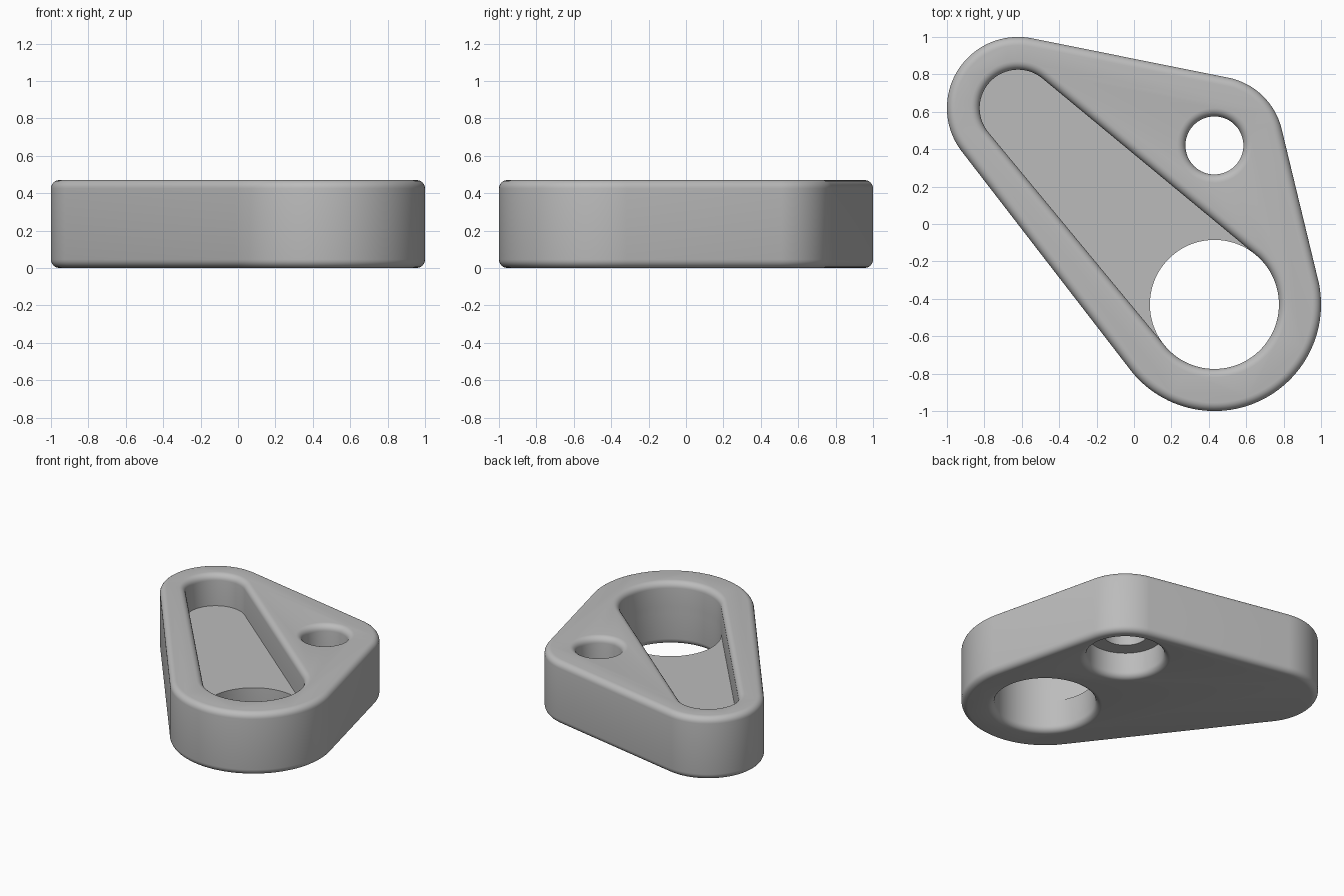
import bpy, bmesh, math
from mathutils import Vector

old = bpy.data.objects.get("Cube")
if old:
    bpy.data.objects.remove(old, do_unlink=True)

HEIGHT, FILLET, SIDES = 0.47, 0.045, 128
FLOOR, BORE = 0.235, 0.19

# Corner centres shared by the outline and the openings
SLOT_END = Vector((-0.62, 0.62))
SMALL = Vector((0.43, 0.42))
LARGE = Vector((0.43, -0.43))

grey = bpy.data.materials.new("plain grey")
grey.use_nodes = True
colour = (0.5, 0.5, 0.5, 1)
grey.diffuse_color = colour
grey.node_tree.nodes["Principled BSDF"].inputs["Base Color"].default_value = colour


def outline(circles, offset):
    """Outline of a band stretched round the circles, grown by offset."""
    points = []
    for i in range(SIDES):
        a = math.tau * i / SIDES
        u = Vector((math.cos(a), math.sin(a)))
        c, r = max(circles, key=lambda k: k[0].dot(u) + k[1])
        points.append(c + u * (r + offset))
    return points


def quarter(steps=6):
    return [math.pi / 2 * i / steps for i in range(steps + 1)]


def solid(name, circles, profile):
    """Stack outlines along a profile of (offset, z) pairs."""
    bm = bmesh.new()
    rings = [[bm.verts.new((p.x, p.y, z)) for p in outline(circles, d)]
             for d, z in profile]
    for low, high in zip(rings, rings[1:]):
        for i in range(SIDES):
            j = (i + 1) % SIDES
            bm.faces.new((low[i], low[j], high[j], high[i]))
    bm.faces.new(rings[0][::-1])
    bm.faces.new(rings[-1])
    mesh = bpy.data.meshes.new(name)
    bm.to_mesh(mesh)
    bm.free()
    obj = bpy.data.objects.new(name, mesh)
    bpy.context.collection.objects.link(obj)
    mesh.materials.append(grey)
    return obj


# Opening edges flare outward in a quarter round, then run past the surface
flare = [(FILLET * (1 - math.cos(a)), FILLET * (1 - math.sin(a))) for a in quarter()]
flare_up = [(d, HEIGHT - z) for d, z in
            [(FILLET * (1 - math.cos(a)), FILLET * (1 - math.sin(a))) for a in quarter()]]
flare_up.append((FILLET, HEIGHT + 0.1))
flare_down = [(FILLET, -0.1)] + flare[::-1]

# Plate with rounded rims
rim = [(FILLET * (math.sin(a) - 1), FILLET * (1 - math.cos(a))) for a in quarter()]
plate = solid("plate", [(SLOT_END, 0.38), (SMALL, 0.37), (LARGE, 0.57)],
              rim + [(d, HEIGHT - z) for d, z in rim[::-1]])

# Tapered pocket, large through hole, small hole and its wide bore underneath
cutters = [
    solid("pocket_cutter", [(SLOT_END, 0.205), (LARGE, 0.345)],
          [(0, FLOOR)] + flare_up),
    solid("large_hole_cutter", [(LARGE, 0.345)], flare_down + [(0, FLOOR + 0.05)]),
    solid("small_hole_cutter", [(SMALL, 0.155)], [(0, BORE - 0.05)] + flare_up),
    solid("bore_cutter", [(SMALL, 0.265)], flare_down + [(0, BORE)]),
]
for cutter in cutters:
    cut = plate.modifiers.new(cutter.name, "BOOLEAN")
    cut.operation = "DIFFERENCE"
    cut.solver = "EXACT"
    cut.object = cutter

# Apply the cuts and remove the cutters
bpy.context.view_layer.update()
graph = bpy.context.evaluated_depsgraph_get()
cut_mesh = bpy.data.meshes.new_from_object(plate.evaluated_get(graph))
plate.modifiers.clear()
plate.data = cut_mesh
for cutter in cutters:
    bpy.data.objects.remove(cutter, do_unlink=True)

bpy.ops.object.select_all(action="DESELECT")
plate.select_set(True)
bpy.context.view_layer.objects.active = plate
bpy.ops.object.shade_smooth_by_angle(angle=math.radians(35))
